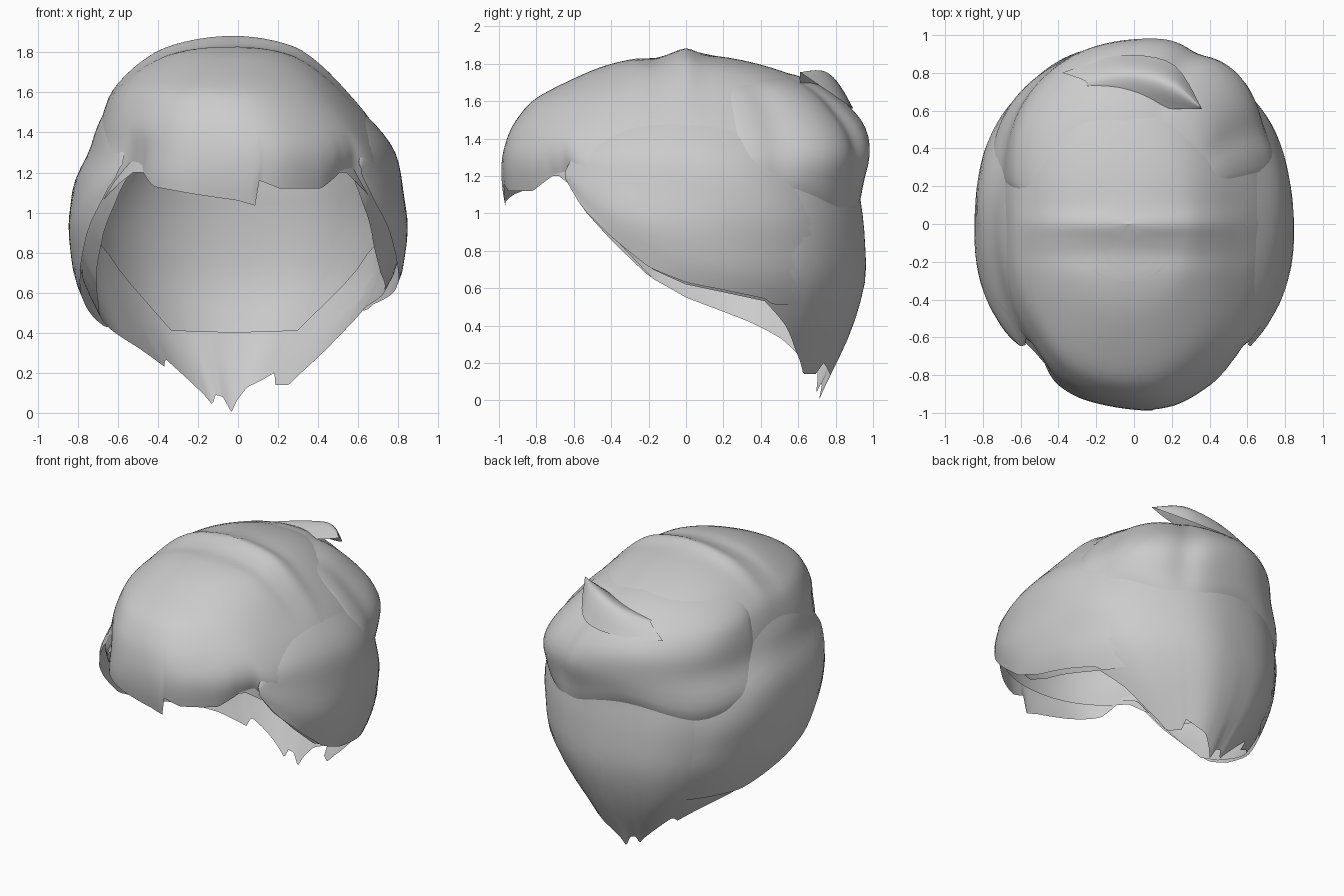
import bpy, math
from mathutils import Vector

if "Cube" in bpy.data.objects:
    bpy.data.objects.remove(bpy.data.objects["Cube"])

TOP = 1.85
# horizontal sections of the hair mass: z, half width, front depth, back depth, sideways shift
SECT = [(1.85, .0, .0, .0, -.03), (1.80, .33, .40, .38, -.04), (1.72, .46, .60, .62, -.05),
        (1.6, .585, .83, .77, -.05), (1.45, .68, .94, .87, -.01), (1.3, .74, .985, .92, .025),
        (1.15, .805, .99, .92, .0), (.95, .84, .97, .95, 0), (.65, .80, .93, .965, 0),
        (.4, .67, .80, .90, -.02), (.2, .50, .7, .815, -.02), (0, .35, .6, .72, 0)]
# lower hair line: angle from the front (right positive), z
HEM = [(-180, .06), (-175, .0), (-170, .08), (-165, .09), (-161, .04), (-152, .15), (-142, .27), (-138, .23),
       (-126, .33), (-112, .42), (-90, .55), (-78, .65), (-66, .84), (-56, 1.02), (-49, 1.2), (-42, 1.22),
       (-32, 1.13), (-15, 1.09), (0, 1.06), (6, 1.035), (7.5, 1.16), (15, 1.12), (32, 1.12), (42, 1.2),
       (49, 1.2), (56, 1.02), (66, .86), (78, .70), (90, .62), (117, .53), (126, .40), (133, .27), (143, .14),
       (153, .14), (156, .2), (164, .16), (172, .13), (180, .06)]
# lower line of the inner scalp cap
CAP = [(0, 1.2), (45, 1.2), (65, 1.0), (90, .92), (122, .83), (138, .6), (150, .41), (180, .4)]


def lerp(tab, x):
    for p, q in zip(tab, tab[1:]):
        if p[0] <= x <= q[0]:
            f = (x - p[0]) / (q[0] - p[0])
            return p[1] + (q[1] - p[1]) * f
    return tab[-1][1] if x > tab[-1][0] else tab[0][1]


def bell(x, c, w):
    return math.exp(-((x - c) / w) ** 2)


def depth(z):
    return math.sqrt(max(TOP - z, 0))


COLS = [[(depth(r[0]), r[k]) for r in SECT] for k in (1, 2, 3, 4)]


def soft(col, s):
    # slightly averaged lookup gives a smooth profile
    return sum(lerp(col, max(0, s + d)) for d in (-.03, 0, .03)) / 3 if s > .1 else lerp(col, s)


def surf(a, z, off=0.0):
    s, r = depth(z), math.radians(a)
    hw, yf, yb, sx = (soft(c, s) for c in COLS)
    sn, cs = math.sin(r), math.cos(r)
    k = (abs(sn) ** 2.15 + abs(cs) ** 2.15) ** (-1 / 2.15)
    x = (hw + off) * sn * k + sx
    y = -((yf if cs > 0 else yb) + off) * cs * k
    # raised ridge over the crown
    if z > 1.5:
        z += (.032 * bell(y, 0, .07) - .012 * bell(y, -.17, .06)) * max(0, 1 - (abs(x) / .68) ** 2)
    return Vector((x, y, z))


def add_mesh(name, verts, faces):
    me = bpy.data.meshes.new(name)
    me.from_pydata([tuple(v) for v in verts], [], faces)
    me.validate()
    ob = bpy.data.objects.new(name, me)
    bpy.context.collection.objects.link(ob)
    bpy.context.view_layer.objects.active = ob
    for o in bpy.context.selected_objects:
        o.select_set(False)
    ob.select_set(True)
    bpy.ops.object.shade_smooth_by_angle(angle=math.radians(50))
    return ob


def grid_faces(n, m):
    return [(i * m + j, i * m + j + 1, i * m + m + j + 1, i * m + m + j) for i in range(n) for j in range(m - 1)]


def sheet(name, a0, a1, na, nt, ztop, zbot, off):
    verts = []
    for i in range(na + 1):
        u = i / na
        a = a0 + (a1 - a0) * u
        s0, s1 = depth(ztop(u, a)), depth(zbot(u, a))
        for j in range(nt + 1):
            t = j / nt
            verts.append(surf(a, TOP - (s0 + (s1 - s0) * t) ** 2, off(u, t, a)))
    return add_mesh(name, verts, grid_faces(na, nt + 1))


# outer hair shell with fringe, sides and nape
def shell_off(u, t, a):
    curl = max(0, (t - .8) / .2) ** 2
    wave = .008 * math.sin(math.radians(a * 9)) * max(0, t - .4) / .6
    return wave - curl * (.08 * bell(abs(a), 65, 28) + .015)


sheet("hair_shell", -180, 180, 240, 30, lambda u, a: TOP, lambda u, a: lerp(HEM, a), shell_off)

# inner scalp cap
sheet("inner_cap", -180, 180, 72, 20, lambda u, a: TOP - .03,
      lambda u, a: lerp(CAP, abs(a)), lambda u, t, a: -.05 * min(1, t * 2.5))


# side locks sweeping back from the temples over the nape
def lock_off(u, t, a):
    lift = math.sin(math.pi * min(.85, .08 + u * .8)) * math.sin(math.pi * min(.82, t * .9)) ** .7
    streak = .008 * math.sin(11 * t - 5 * u) * math.sin(math.pi * u)
    return -.015 + .035 * lift + streak


for name, sg, low in (("side_lock_right", 1, .5), ("side_lock_left", -1, .42)):
    sheet(name, sg * 50, sg * 138, 36, 18,
          lambda u, a: 1.24 + .35 * math.sin(math.pi * u) ** .7,
          lambda u, a: max(lerp(HEM, a), low) + .01, lock_off)


# rolled mass at the back of the head, overhanging the nape, with lobed locks
def roll_off(u, t, a):
    lift = math.sin(math.pi * u) ** .5 * math.sin(math.pi * t) ** .6
    lobes = .03 * bell(a, 138, 11) - .035 * bell(a, 121, 6) - .03 * bell(a, 157, 6) + .015 * bell(a, 235, 14)
    swirl = .012 * math.sin(9 * t + 6 * u)
    return -.02 + (.105 + lobes + swirl) * lift


sheet("back_roll", 106, 258, 72, 18, lambda u, a: 1.76 - .05 * abs(2 * u - 1),
      lambda u, a: 1.04 + .05 * math.sin(u * 14), roll_off)

# swept-up tuft: a folded blade rising from the back roll to a point
TUFT = [((-.38, .80, 1.57), (-.1, .89, 1.56), (.2, .85, 1.59), (.36, .61, 1.755)),
        ((-.25, .75, 1.65), (-.03, .79, 1.70), (.2, .74, 1.76), (.36, .61, 1.755)),
        ((-.28, .68, 1.63), (0, .64, 1.66), (.2, .61, 1.70), (.36, .61, 1.75))]


def smooth_at(row, f):
    # cubic curve through the row of points
    P = [Vector(p) for p in row]
    g = f * (len(P) - 1)
    i = min(int(g), len(P) - 2)
    g -= i
    p0, p1, p2, p3 = P[max(i - 1, 0)], P[i], P[i + 1], P[min(i + 2, len(P) - 1)]
    return .5 * (2 * p1 + (p2 - p0) * g + (2 * p0 - 5 * p1 + 4 * p2 - p3) * g * g
                 + (3 * p1 - p0 - 3 * p2 + p3) * g ** 3)


tuft_verts = []
for i in range(17):
    cross = [smooth_at(row, i / 16) for row in TUFT]
    tuft_verts += [smooth_at(cross, j / 12) for j in range(13)]
add_mesh("top_tuft", tuft_verts, grid_faces(16, 13))
